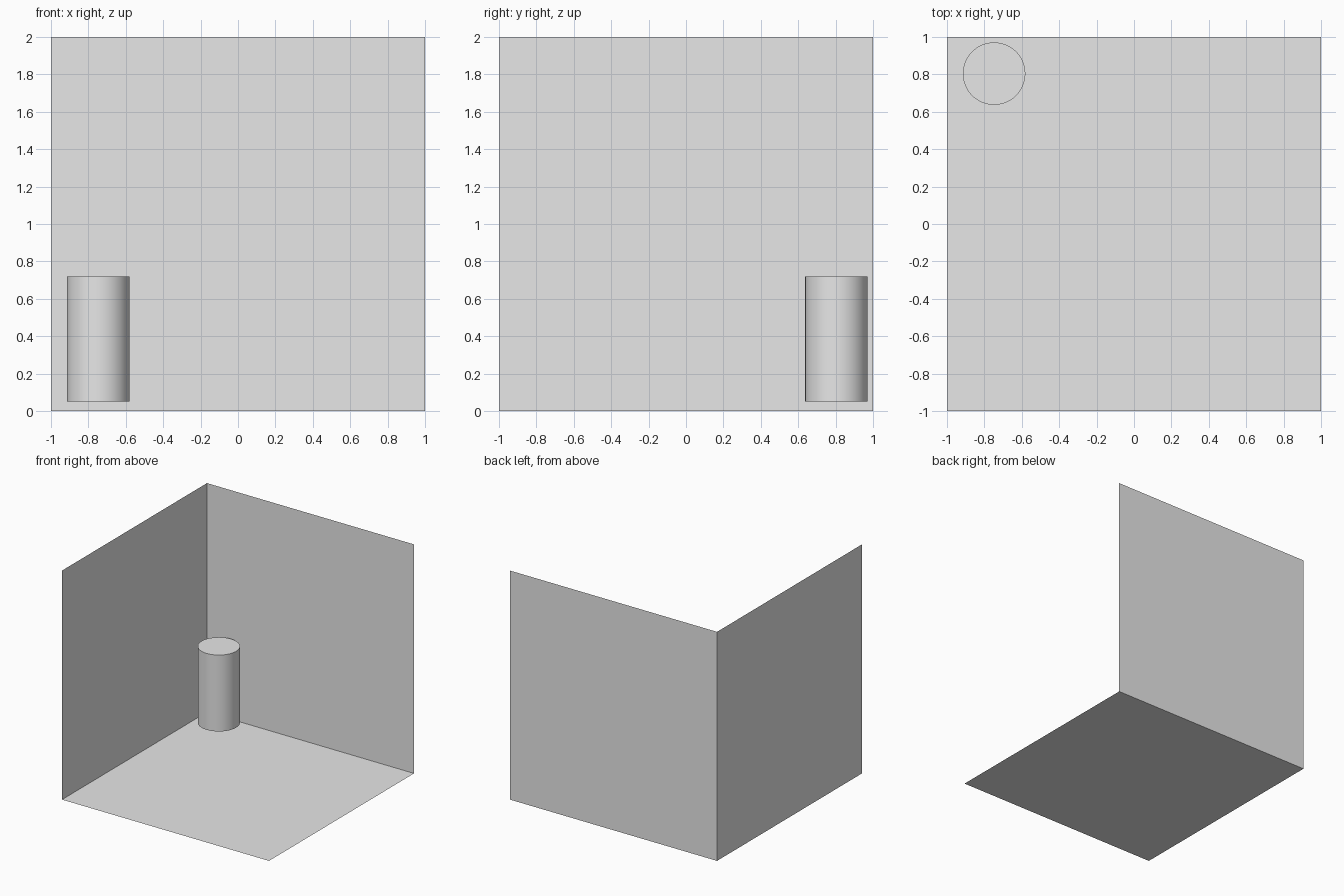
import bpy
from math import radians

cube = bpy.data.objects.get("Cube")
if cube:
    bpy.data.objects.remove(cube, do_unlink=True)

# One plain grey for everything
grey = bpy.data.materials.new("light_grey")
grey.use_nodes = True
color = (0.8, 0.8, 0.8, 1)
grey.diffuse_color = color
grey.node_tree.nodes["Principled BSDF"].inputs["Base Color"].default_value = color


def finish(name):
    obj = bpy.context.object
    obj.name = name
    obj.data.materials.append(grey)
    return obj


def panel(name, location, rotation=(0, 0, 0)):
    """Thin square sheet, two units wide."""
    bpy.ops.mesh.primitive_plane_add(size=2, location=location, rotation=rotation)
    return finish(name)


# Room corner: floor and two walls, facing inward
panel("floor", (0, 0, 0))
panel("back_wall", (0, 1, 1), (radians(90), 0, 0))
panel("right_wall", (-1, 0, 1), (0, radians(90), 0))

# Upright cylinder just above the floor, near the inner corner
bpy.ops.mesh.primitive_cylinder_add(
    vertices=64, radius=0.167, depth=0.667, location=(-0.748, 0.804, 0.385))
finish("cylinder")
bpy.ops.object.shade_smooth_by_angle(angle=radians(30))
